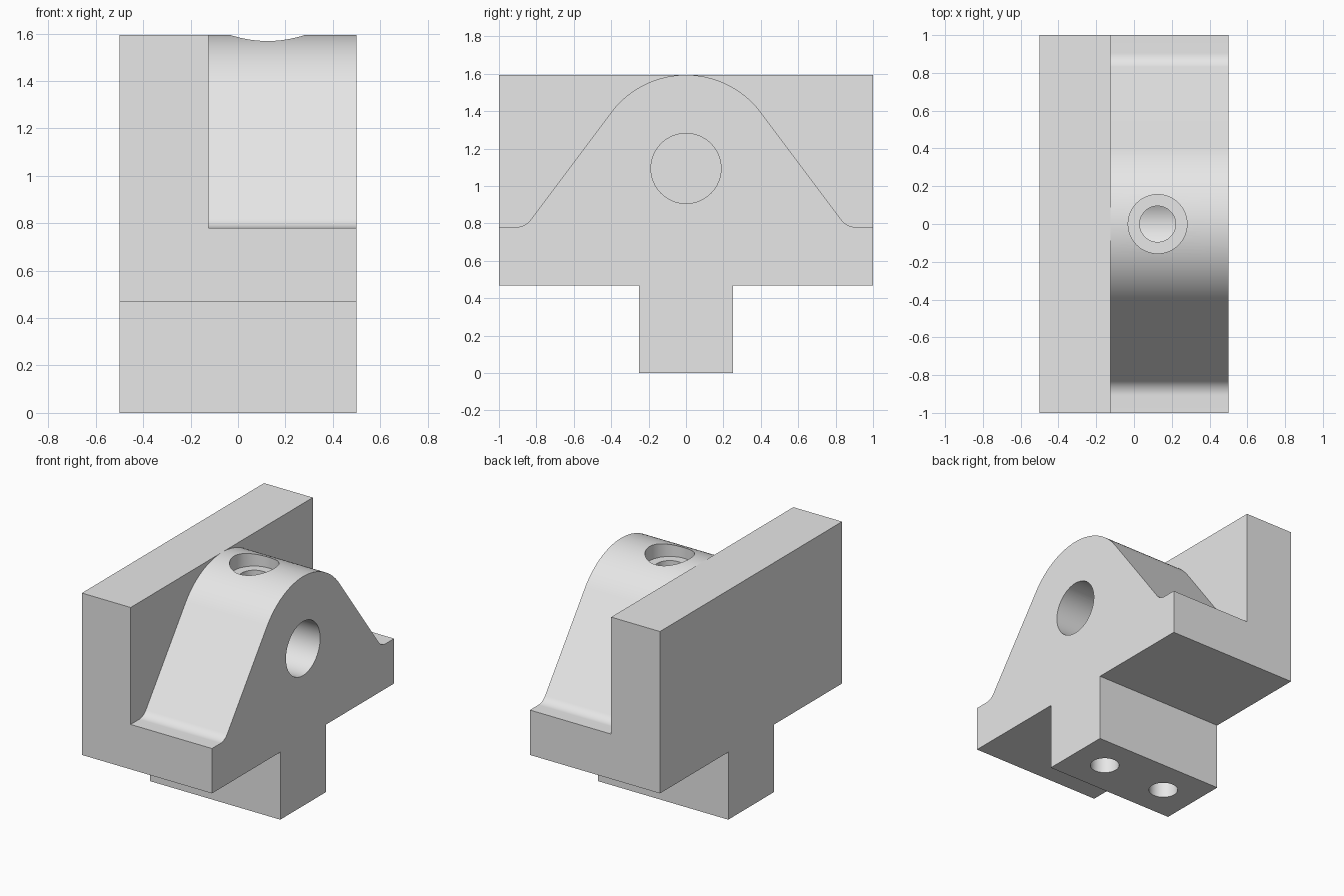
import bpy
import bmesh
from math import sin, cos, radians, atan2
from mathutils import Matrix, Vector

if "Cube" in bpy.data.objects:
    bpy.data.objects.remove(bpy.data.objects["Cube"])

# Main dimensions
TOP, LEDGE, FOOT = 1.594, 0.781, 0.469
HALF_X, HALF_Y, FOOT_Y = 0.5, 1.0, 0.25
WALL_X = -0.125            # inner face of the upright wall
HILL_R, FILLET_R = 0.5, 0.094
HILL_Z = TOP - HILL_R
SLOPE = atan2(4, 3)        # steepness of the hill sides

grey = bpy.data.materials.new("plain grey")
grey.use_nodes = True
grey.diffuse_color = (0.8, 0.8, 0.8, 1)
grey.node_tree.nodes["Principled BSDF"].inputs["Base Color"].default_value = grey.diffuse_color


def make_object(name, bm):
    bmesh.ops.recalc_face_normals(bm, faces=bm.faces)
    mesh = bpy.data.meshes.new(name)
    bm.to_mesh(mesh)
    bm.free()
    mesh.materials.append(grey)
    obj = bpy.data.objects.new(name, mesh)
    bpy.context.collection.objects.link(obj)
    return obj


def extrude_profile(name, half, x0, x1):
    """Mirror a half outline (y >= 0, from top to bottom) and extrude it along x."""
    outline = half + [(-y, z) for y, z in reversed(half) if y > 1e-6]
    bm = bmesh.new()
    face = bm.faces.new([bm.verts.new((x0, y, z)) for y, z in outline])
    new = bmesh.ops.extrude_face_region(bm, geom=[face])["geom"]
    bmesh.ops.translate(bm, vec=(x1 - x0, 0, 0),
                        verts=[g for g in new if isinstance(g, bmesh.types.BMVert)])
    return make_object(name, bm)


def cylinder(name, start, end, radius):
    a, b = Vector(start), Vector(end)
    turn = (b - a).to_track_quat('Z', 'Y').to_matrix().to_4x4()
    bm = bmesh.new()
    bmesh.ops.create_cone(bm, cap_ends=True, segments=64, radius1=radius, radius2=radius,
                          depth=(b - a).length, matrix=Matrix.Translation((a + b) / 2) @ turn)
    return make_object(name, bm)


def combine(target, other, operation):
    mod = target.modifiers.new(operation.lower(), 'BOOLEAN')
    mod.operation, mod.solver, mod.object = operation, 'EXACT', other
    bpy.ops.object.select_all(action='DESELECT')
    bpy.context.view_layer.objects.active = target
    target.select_set(True)
    bpy.ops.object.modifier_apply(modifier=mod.name)
    bpy.data.objects.remove(other)


# Stepped underside shared by the wall and the hill
underside = [(HALF_Y, FOOT), (FOOT_Y, FOOT), (FOOT_Y, 0)]

# Hill outline: round crown, straight slope, fillet into the ledge
STEPS = 24
crown = [(HILL_R * sin(SLOPE * i / STEPS), HILL_Z + HILL_R * cos(SLOPE * i / STEPS))
         for i in range(STEPS + 1)]
centre_z = LEDGE + FILLET_R
run = (crown[-1][1] - centre_z + FILLET_R * cos(SLOPE)) / sin(SLOPE)
centre_y = crown[-1][0] + run * cos(SLOPE) + FILLET_R * sin(SLOPE)
fillet = [(centre_y - FILLET_R * sin(SLOPE * (1 - i / 12)),
           centre_z - FILLET_R * cos(SLOPE * (1 - i / 12))) for i in range(13)]

bracket = extrude_profile("bracket_body", crown + fillet + [(HALF_Y, LEDGE)] + underside,
                          WALL_X, HALF_X)
wall = extrude_profile("upright_wall", [(0, TOP), (HALF_Y, TOP)] + underside, -HALF_X, WALL_X)
combine(bracket, wall, 'UNION')

# Side bore, counterbored oil hole and two blind foot holes
HOLE_X = 0.125
holes = [
    cylinder("side_bore", (WALL_X, 0, HILL_Z), (0.7, 0, HILL_Z), 0.1875),
    cylinder("oil_hole", (HOLE_X, 0, HILL_Z), (HOLE_X, 0, 1.8), 0.095),
    cylinder("counterbore", (HOLE_X, 0, TOP - 0.1), (HOLE_X, 0, 1.8), 0.156),
]
holes += [cylinder("foot_hole", (x, 0, -0.1), (x, 0, 0.31), 0.094) for x in (-0.25, 0.25)]
for hole in holes:
    combine(bracket, hole, 'DIFFERENCE')

# Merge flat faces and shade the round ones smoothly
bm = bmesh.new()
bm.from_mesh(bracket.data)
bmesh.ops.remove_doubles(bm, verts=bm.verts, dist=1e-5)
bmesh.ops.dissolve_limit(bm, angle_limit=radians(0.5), verts=bm.verts, edges=bm.edges)
bm.to_mesh(bracket.data)
bm.free()
bpy.ops.object.shade_smooth_by_angle(angle=radians(30))
